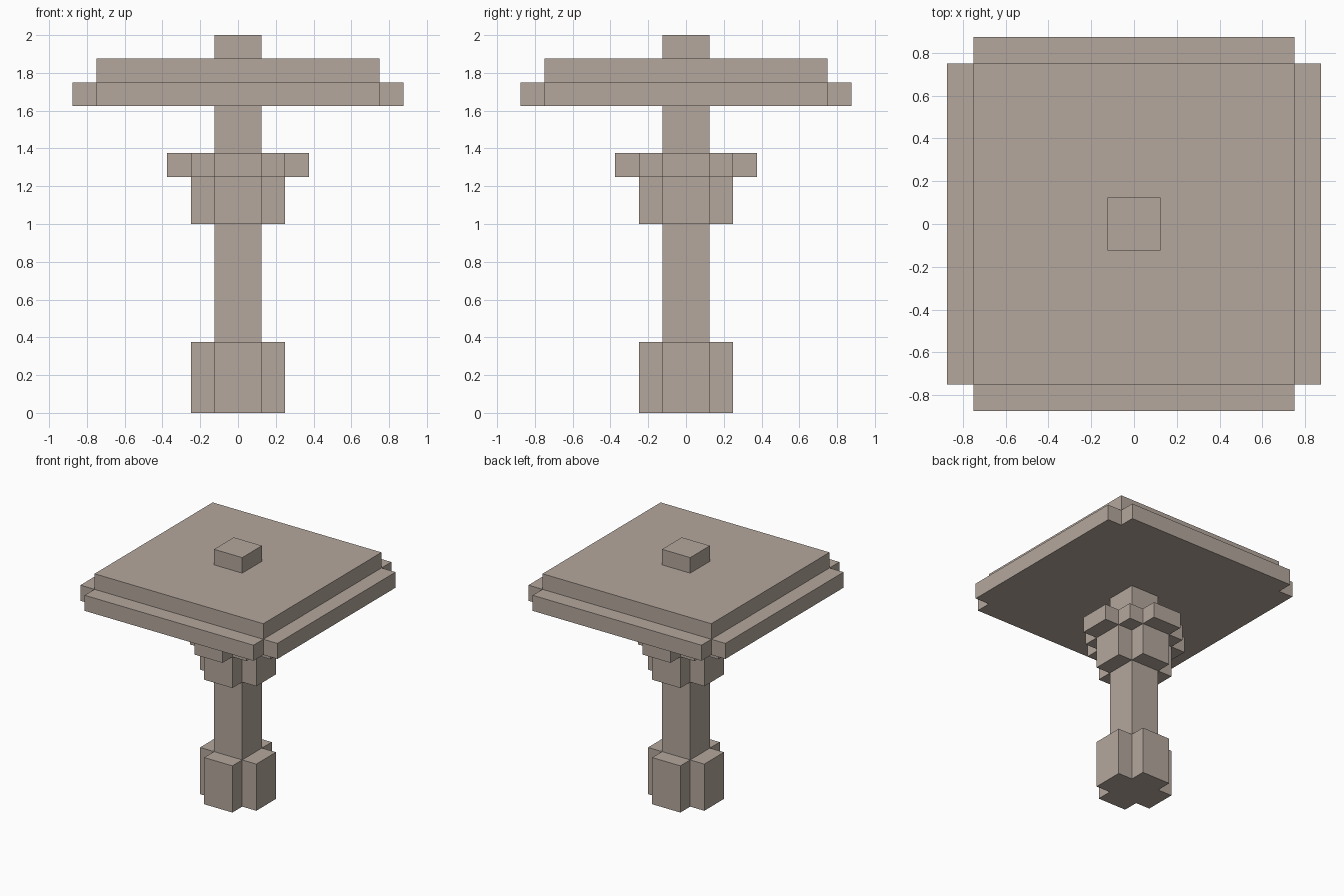
import bpy
import bmesh

UNIT = 0.125  # size of one block

cube = bpy.data.objects.get("Cube")
if cube:
    bpy.data.objects.remove(cube, do_unlink=True)

stone = bpy.data.materials.new("warm_grey_stone")
stone.use_nodes = True
colour = (0.46, 0.39, 0.34, 1.0)
stone.diffuse_color = colour
stone.node_tree.nodes["Principled BSDF"].inputs["Base Color"].default_value = colour


def square(half):
    return [(half, half)]


def cross(arm, half):
    return [(arm, -half), (arm, half), (half, half)]


def prism(name, quarter, bottom, top):
    """Turn a quarter outline around z four times and extrude it upwards."""
    outline = []
    points = quarter
    for _ in range(4):
        outline += points
        points = [(-y, x) for x, y in points]
    bm = bmesh.new()
    base = bm.faces.new([bm.verts.new((x * UNIT, y * UNIT, bottom * UNIT))
                         for x, y in outline])
    raised = bmesh.ops.extrude_face_region(bm, geom=[base], use_keep_orig=True)
    verts = [v for v in raised["geom"] if isinstance(v, bmesh.types.BMVert)]
    bmesh.ops.translate(bm, verts=verts, vec=(0, 0, (top - bottom) * UNIT))
    bmesh.ops.recalc_face_normals(bm, faces=bm.faces)
    mesh = bpy.data.meshes.new(name)
    bm.to_mesh(mesh)
    bm.free()
    mesh.materials.append(stone)
    obj = bpy.data.objects.new(name, mesh)
    bpy.context.collection.objects.link(obj)


# Pedestal and shaft
prism("foot", cross(2, 1), 0, 3)
prism("shaft", square(1), 3, 8)

# Capital: cross below, wider stepped cross above
prism("capital_lower", cross(2, 1), 8, 10)
prism("capital_upper", [(3, -1), (3, 1), (2, 1), (2, 2), (1, 2)], 10, 11)
prism("neck", square(1), 11, 13)

# Slab with notched corners, square top and finial
prism("slab_lower", cross(7, 6), 13, 14)
prism("slab_upper", square(6), 14, 15)
prism("finial", square(1), 15, 16)
